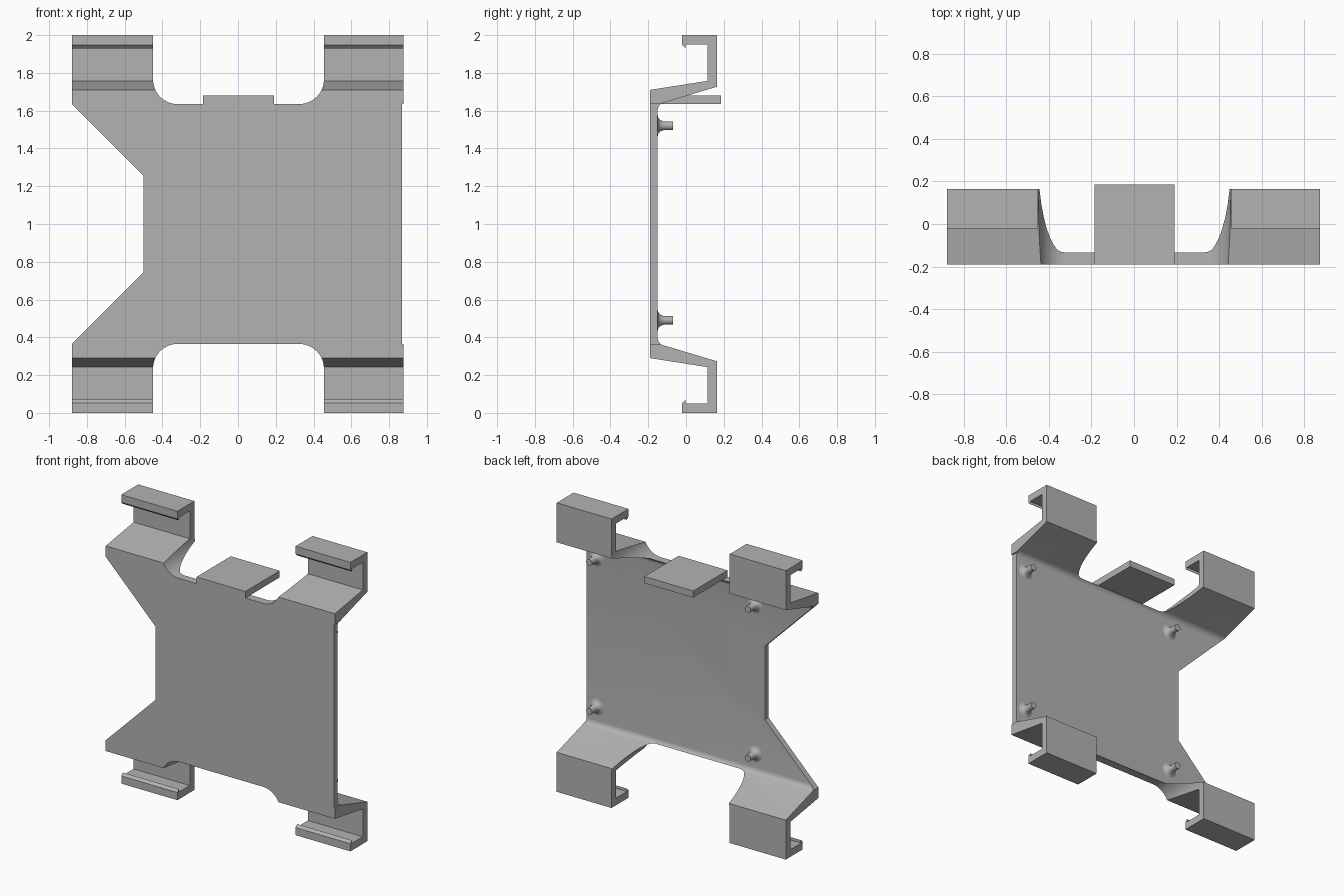
import bpy, bmesh, math
from mathutils import Vector

cube = bpy.data.objects.get("Cube")
if cube:
    bpy.data.objects.remove(cube, do_unlink=True)

grey = bpy.data.materials.new("plain grey")
grey.use_nodes = True
grey.diffuse_color = (0.45, 0.45, 0.45, 1)
grey.node_tree.nodes["Principled BSDF"].inputs["Base Color"].default_value = grey.diffuse_color


def finish(name, bm):
    bmesh.ops.recalc_face_normals(bm, faces=bm.faces)
    mesh = bpy.data.meshes.new(name)
    bm.to_mesh(mesh)
    bm.free()
    mesh.materials.append(grey)
    obj = bpy.data.objects.new(name, mesh)
    bpy.context.collection.objects.link(obj)
    return obj


def smooth(obj):
    bpy.ops.object.select_all(action='DESELECT')
    obj.select_set(True)
    bpy.context.view_layer.objects.active = obj
    bpy.ops.object.shade_smooth_by_angle(angle=math.radians(32))


def extrude(name, points, offset):
    bm = bmesh.new()
    face = bm.faces.new([bm.verts.new(p) for p in points])
    ext = bmesh.ops.extrude_face_region(bm, geom=[face])
    verts = [v for v in ext["geom"] if isinstance(v, bmesh.types.BMVert)]
    bmesh.ops.translate(bm, verts=verts, vec=Vector(offset))
    return finish(name, bm)


def arc(cx, cz, r, start, end, steps=10):
    angles = [math.radians(start + (end - start) * i / steps) for i in range(steps + 1)]
    return [(cx + r * math.cos(a), cz + r * math.sin(a)) for a in angles]


def flip(points):
    return [(a, 2 - b) for a, b in reversed(points)]


# Side section (y, z): plate, sloping arm and hook, mirrored top to bottom
front = [(-0.19, 1.71), (0.115, 1.758), (0.115, 1.95), (-0.003, 1.95),
         (-0.003, 1.93), (-0.02, 1.947), (-0.02, 2.0)]
back = [(0.165, 2.0), (0.165, 1.727)] + arc(-0.11, 1.603, 0.04, 107, 180, 6)
upper = front + back
section = upper + flip(upper)
bracket = extrude("bracket_body", [(-0.88, y, z) for y, z in section], (1.76, 0, 0))

# Front outline (x, z): rounded U cutouts, side notch and stepped right edge
r = 0.13
left_half = [(-0.5, 1.255), (-0.88, 1.635), (-0.88, 2.1), (-0.45, 2.1)]
right_half = [(0.455, 2.1), (0.875, 2.1), (0.875, 1.635), (0.867, 1.635)]
top = (left_half + arc(-0.45 + r, 1.635 + r, r, 180, 270)
       + arc(0.455 - r, 1.635 + r, r, 270, 360) + right_half)
outline = top + flip(top)
cutter = extrude("outline_cutter", [(x, -0.5, z) for x, z in outline], (0, 1, 0))
cutter.hide_render = True

mod = bracket.modifiers.new("outline", 'BOOLEAN')
mod.operation = 'INTERSECT'
mod.solver = 'EXACT'
mod.object = cutter
bpy.context.view_layer.update()
graph = bpy.context.evaluated_depsgraph_get()
shaped = bpy.data.meshes.new_from_object(bracket.evaluated_get(graph))
bracket.modifiers.clear()
bracket.data = shaped
bpy.data.objects.remove(cutter, do_unlink=True)
smooth(bracket)

# Flat tab standing out behind the top edge
extrude("top_tab", [(-0.185, -0.19, 1.635), (0.19, -0.19, 1.635),
                    (0.19, 0.185, 1.635), (-0.185, 0.185, 1.635)], (0, 0, 0.046))

# Mounting pegs with flared bases, turned around the y axis
peg_profile = [(0, -0.16), (0.055, -0.16), (0.055, -0.15), (0.04, -0.146), (0.03, -0.137),
               (0.023, -0.118), (0.023, -0.068), (0, -0.068)]
for side, x in (("left", 0.79), ("right", -0.425)):
    for level, z in (("upper", 1.52), ("lower", 0.49)):
        bm = bmesh.new()
        verts = [bm.verts.new((x + rad, y, z)) for rad, y in peg_profile]
        edges = [bm.edges.new(pair) for pair in zip(verts, verts[1:])]
        bmesh.ops.spin(bm, geom=verts + edges, cent=(x, 0, z), axis=(0, 1, 0),
                       angle=math.tau, steps=24)
        bmesh.ops.remove_doubles(bm, verts=bm.verts, dist=0.0001)
        smooth(finish(f"{level}_{side}_peg", bm))
